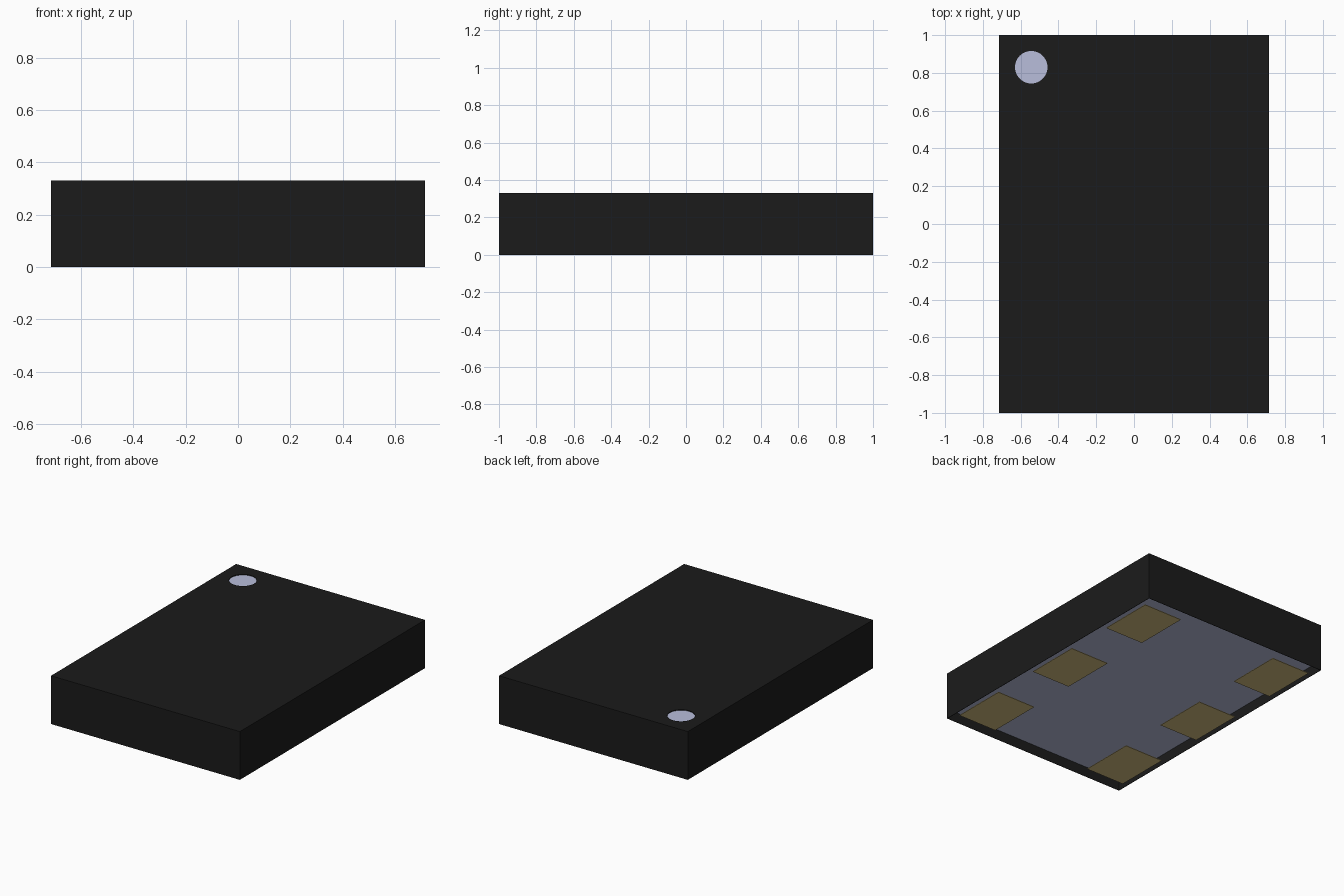
import bpy
import bmesh
from mathutils import Matrix, Vector

cube = bpy.data.objects.get("Cube")
if cube:
    bpy.data.objects.remove(cube, do_unlink=True)

W, L, H = 1.428, 2.0, 0.33       # package size
RIM, POCKET = 0.004, 0.07        # underside rim width and pocket depth
DOT, DOT_R, DOT_DEPTH = (-0.544, 0.83), 0.086, 0.005
PAD_X, PAD_Y, PAD_SIZE = 0.53, 0.726, (0.295, 0.385)


def material(name, rgb):
    """Flat material from 0-255 sRGB values."""
    def lin(c):
        c /= 255
        return c / 12.92 if c <= 0.04045 else ((c + 0.055) / 1.055) ** 2.4
    col = (*[lin(c) for c in rgb], 1.0)
    m = bpy.data.materials.new(name)
    m.use_nodes = True
    m.diffuse_color = col
    bsdf = m.node_tree.nodes["Principled BSDF"]
    bsdf.inputs["Base Color"].default_value = col
    bsdf.inputs["Roughness"].default_value = 0.7
    return m


def to_object(name, bm, *mats):
    mesh = bpy.data.meshes.new(name)
    bm.to_mesh(mesh)
    bm.free()
    for m in mats:
        mesh.materials.append(m)
    ob = bpy.data.objects.new(name, mesh)
    bpy.context.scene.collection.objects.link(ob)
    return ob


def box_bm(size, centre):
    bm = bmesh.new()
    bmesh.ops.create_cube(bm, size=1.0, matrix=Matrix.Translation(centre)
                          @ Matrix.Diagonal((*size, 1.0)))
    return bm


black = material("black_casing", (27, 27, 27))
grey = material("pale_blue_grey", (184, 190, 219))
gold = material("pad_gold", (212, 191, 129))

# Casing: block with a shallow pocket in the underside
bm = box_bm((W, L, H), (0, 0, H / 2))
bm.normal_update()
floor = next(f for f in bm.faces if f.normal.z < -0.5)
bmesh.ops.inset_region(bm, faces=[floor], thickness=RIM)
pocket = bmesh.ops.extrude_discrete_faces(bm, faces=[floor])["faces"]
bmesh.ops.translate(bm, verts=pocket[0].verts, vec=Vector((0, 0, POCKET)))
casing = to_object("casing", bm, black, grey)

# Round orientation mark sunk into the top
bm = bmesh.new()
bmesh.ops.create_cone(bm, cap_ends=True, segments=48, radius1=DOT_R, radius2=DOT_R,
                      depth=DOT_DEPTH * 2, matrix=Matrix.Translation((*DOT, H)))
cutter = to_object("mark_cutter", bm, black)
cutter.hide_render = True
cut = casing.modifiers.new("mark_recess", "BOOLEAN")
cut.operation = "DIFFERENCE"
cut.solver = "EXACT"
cut.object = cutter
bpy.context.view_layer.objects.active = casing
bpy.ops.object.modifier_apply(modifier=cut.name)
bpy.data.objects.remove(cutter, do_unlink=True)

# Sunken floors take the pale colour
for p in casing.data.polygons:
    sunk = any(abs(p.center.z - z) < 0.002 for z in (POCKET, H - DOT_DEPTH))
    p.material_index = 1 if sunk and abs(p.normal.z) > 0.9 else 0

# Six contact pads, two columns of three
for side, x in (("left", PAD_X), ("right", -PAD_X)):
    for row, y in (("front", -PAD_Y), ("middle", 0), ("back", PAD_Y)):
        to_object(f"contact_pad_{row}_{side}",
                  box_bm((*PAD_SIZE, 0.004), (x, y, 0.002)), gold)
